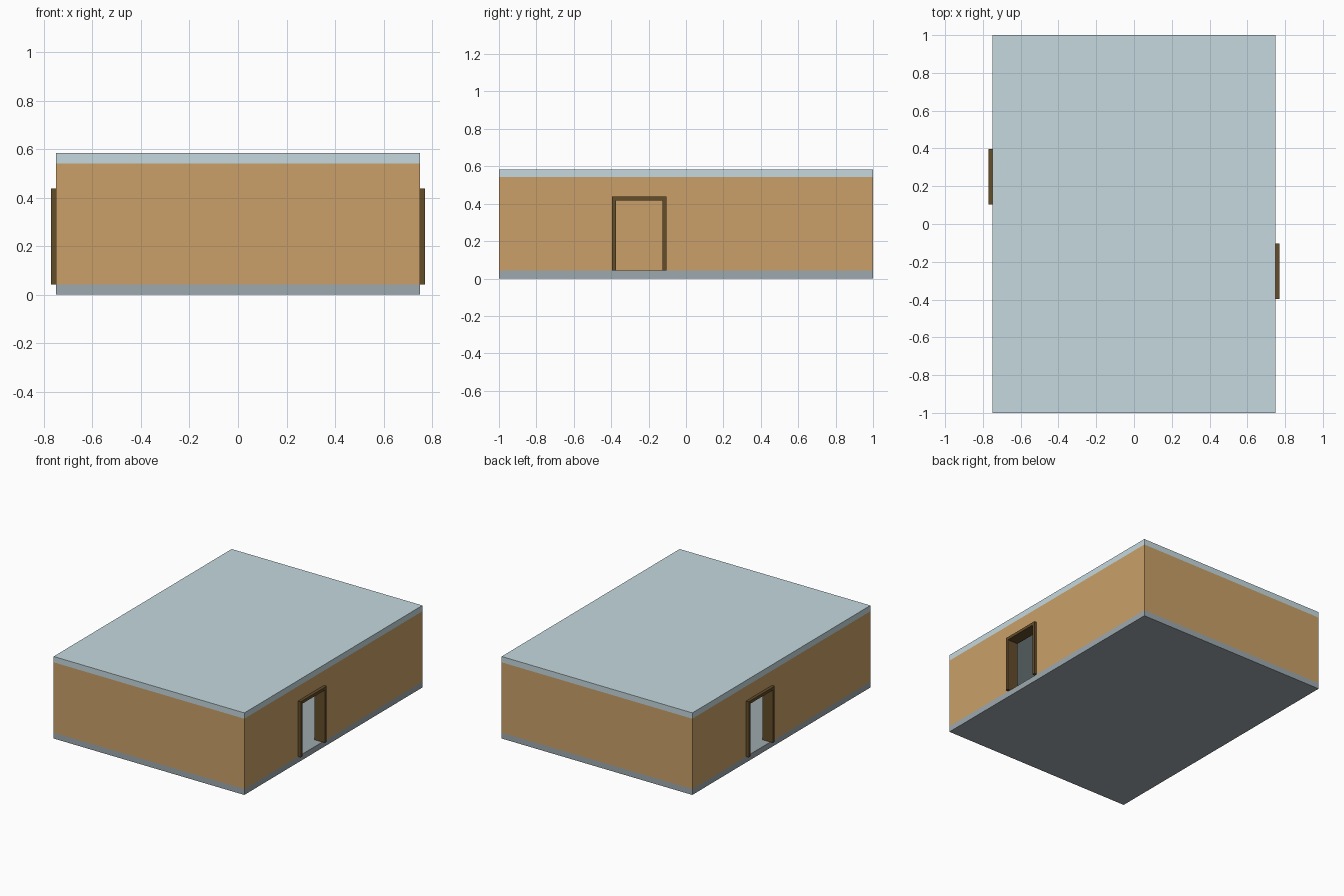
import bpy, bmesh
from mathutils import Matrix, Vector

if "Cube" in bpy.data.objects:
    bpy.data.objects.remove(bpy.data.objects["Cube"])

U = 1 / 12                      # one module
SLAB, WALL, T = U / 2, 6 * U, U / 2
HX, HY = 9 * U, 12 * U
DOOR_Y, DOOR_W, DOOR_H, TRIM = -0.25, 3 * U, 4.5 * U, U / 4


def material(name, rgb):
    m = bpy.data.materials.new(name)
    m.diffuse_color = (*[(c / 255) ** 2.2 for c in rgb], 1)
    m.use_nodes = True
    m.node_tree.nodes["Principled BSDF"].inputs["Base Color"].default_value = m.diffuse_color
    return m


def link(name, bm, mat=None):
    bmesh.ops.recalc_face_normals(bm, faces=bm.faces)
    me = bpy.data.meshes.new(name)
    bm.to_mesh(me)
    bm.free()
    ob = bpy.data.objects.new(name, me)
    bpy.context.collection.objects.link(ob)
    if mat:
        me.materials.append(mat)
    return ob


def box(name, lo, hi, mat=None):
    lo, hi = Vector(lo), Vector(hi)
    bm = bmesh.new()
    bmesh.ops.create_cube(bm, size=1, matrix=Matrix.Translation((lo + hi) / 2) @ Matrix.Diagonal((*(hi - lo), 1)))
    return link(name, bm, mat)


def cut(ob, cutter):
    mod = ob.modifiers.new("opening", 'BOOLEAN')
    mod.operation, mod.solver, mod.object = 'DIFFERENCE', 'EXACT', cutter
    cutter.hide_render = True
    bpy.context.view_layer.objects.active = ob
    bpy.ops.object.modifier_apply(modifier=mod.name)
    bpy.data.objects.remove(cutter)


def door_frame(name, s, mat):
    # U-shaped profile extruded through the wall; s = -1 turns it half round
    a, b = DOOR_W / 2, DOOR_W / 2 + TRIM
    h, top = SLAB + DOOR_H, SLAB + DOOR_H + TRIM
    profile = [(-b, SLAB), (-b, top), (b, top), (b, SLAB), (a, SLAB), (a, h), (-a, h), (-a, SLAB)]
    bm = bmesh.new()
    f = bm.faces.new([bm.verts.new((s * (HX - T - TRIM), s * (DOOR_Y + y), z)) for y, z in profile])
    g = bmesh.ops.extrude_face_region(bm, geom=[f])["geom"]
    bmesh.ops.translate(bm, vec=(s * (T + 2 * TRIM), 0, 0), verts=[v for v in g if isinstance(v, bmesh.types.BMVert)])
    if f.is_valid and all(e.is_manifold is False for e in f.edges) is False and len(bm.faces) < 10:
        bm.faces.new(list(f.verts))
    return link(name, bm, mat)


floor_mat = material("concrete", (156, 168, 173))
roof_mat = material("pale_blue", (196, 215, 221))
wall_mat = material("tan", (200, 159, 104))
trim_mat = material("dark_wood", (100, 78, 46))

# Floor and roof slabs
box("floor", (-HX, -HY, 0), (HX, HY, SLAB), floor_mat)
box("roof", (-HX, -HY, SLAB + WALL), (HX, HY, WALL + 2 * SLAB), roof_mat)

# Hollow walls with a doorway on each long side
walls = box("walls", (-HX, -HY, SLAB), (HX, HY, SLAB + WALL), wall_mat)
cut(walls, box("room_cutter", (T - HX, T - HY, -0.1), (HX - T, HY - T, 1), wall_mat))
half = DOOR_W / 2 + TRIM
for name, s in (("right", 1), ("left", -1)):
    xs = sorted((s * (HX - 2 * T), s * (HX + T)))
    yc = s * DOOR_Y
    cut(walls, box("door_cutter", (xs[0], yc - half, -0.1), (xs[1], yc + half, SLAB + DOOR_H + TRIM), wall_mat))
    door_frame(name + "_door_frame", s, trim_mat)
